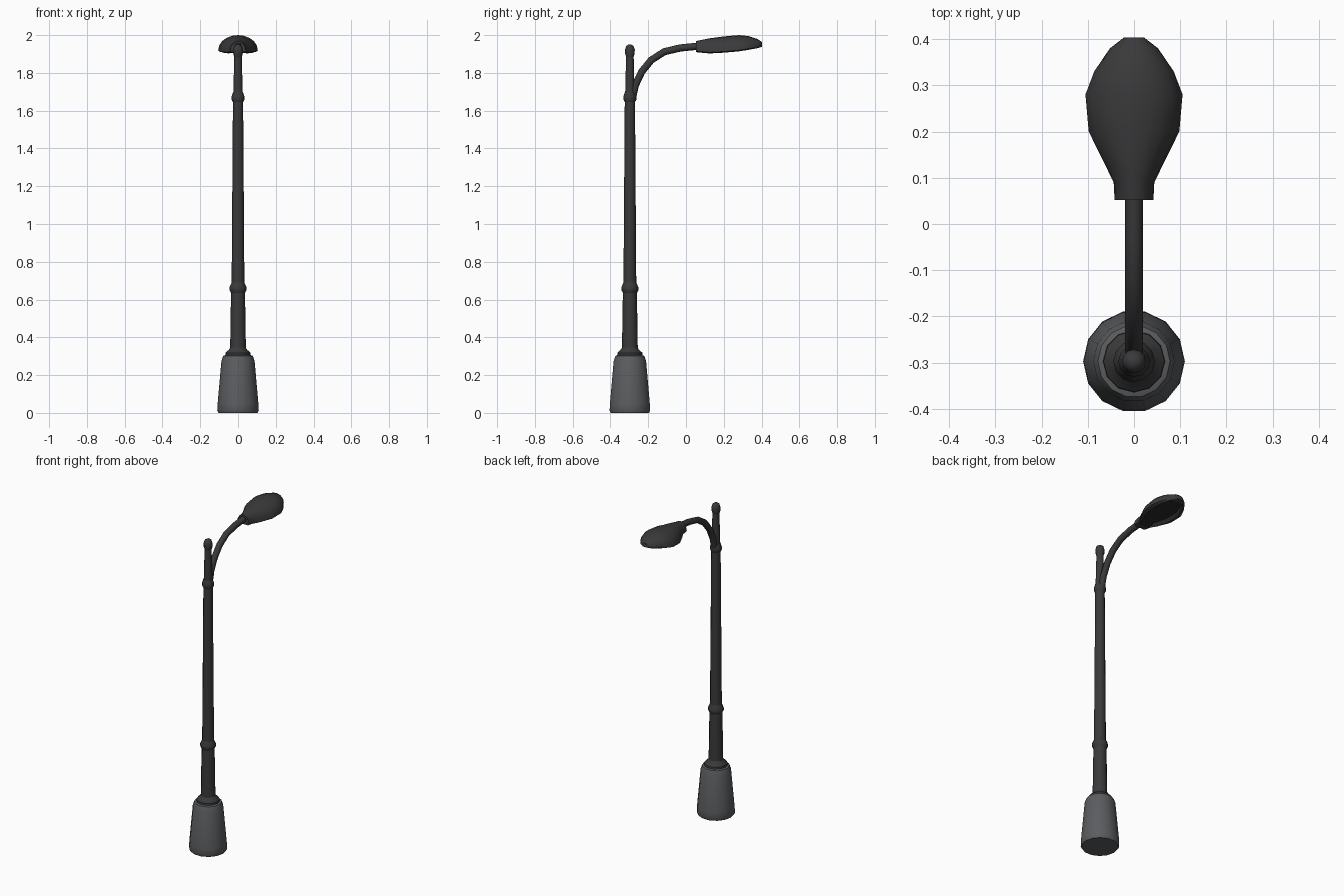
import bpy, bmesh, math

cube = bpy.data.objects.get("Cube")
if cube:
    bpy.data.objects.remove(cube, do_unlink=True)

POLE_Y = -0.297


def material(name, r, g, b):
    m = bpy.data.materials.new(name)
    m.use_nodes = True
    m.diffuse_color = (r, g, b, 1)
    m.node_tree.nodes["Principled BSDF"].inputs["Base Color"].default_value = (r, g, b, 1)
    return m


base_grey = material("base grey", 0.105, 0.108, 0.115)
iron = material("dark iron", 0.042, 0.042, 0.044)
recess = material("lamp recess", 0.022, 0.022, 0.023)


def finish(name, bm, mats, angle=40):
    bmesh.ops.recalc_face_normals(bm, faces=bm.faces)
    me = bpy.data.meshes.new(name)
    bm.to_mesh(me)
    bm.free()
    for m in mats:
        me.materials.append(m)
    ob = bpy.data.objects.new(name, me)
    bpy.context.collection.objects.link(ob)
    bpy.ops.object.select_all(action='DESELECT')
    ob.select_set(True)
    bpy.context.view_layer.objects.active = ob
    bpy.ops.object.shade_smooth_by_angle(angle=math.radians(angle))
    return ob


def loft(bm, rings):
    """Skin a list of equal point rings and close both ends."""
    loops = [[bm.verts.new(p) for p in ring] for ring in rings]
    n = len(loops[0])
    strips = []
    for a, b in zip(loops, loops[1:]):
        for i in range(n):
            j = (i + 1) % n
            strips.append((i, bm.faces.new((a[i], a[j], b[j], b[i]))))
    bm.faces.new(loops[0])
    bm.faces.new(loops[-1])
    return strips


def turned(name, profile, sides, mat):
    """Turned part around the pole axis from (radius, height) pairs."""
    bm = bmesh.new()
    turn = 2 * math.pi / sides
    loft(bm, [[(r * math.cos(i * turn), POLE_Y + r * math.sin(i * turn), z)
               for i in range(sides)] for r, z in profile])
    return finish(name, bm, [mat])


# Footing and shaft
turned("base", [(0.104, 0), (0.11, 0.012), (0.108, 0.05), (0.088, 0.275),
                (0.078, 0.302), (0.06, 0.308)], 14, base_grey)
turned("base_collar", [(0.068, 0.295), (0.066, 0.318), (0.048, 0.335),
                       (0.042, 0.345)], 12, iron)
turned("lower_pole", [(0.042, 0.33), (0.037, 0.65)], 12, iron)
turned("lower_ring", [(0.037, 0.635), (0.045, 0.65), (0.045, 0.665),
                      (0.034, 0.69)], 12, iron)
turned("upper_pole", [(0.034, 0.67), (0.027, 1.66)], 12, iron)
turned("upper_ring", [(0.027, 1.645), (0.034, 1.658), (0.034, 1.675),
                      (0.026, 1.70)], 12, iron)
turned("pole_top", [(0.025, 1.69), (0.02, 1.89)], 12, iron)
turned("finial", [(0.02, 1.885), (0.025, 1.90), (0.026, 1.922),
                  (0.02, 1.942), (0.008, 1.95)], 12, iron)

# Curved arm, swept as a tapered round section
path = [(-0.285, 1.66), (-0.268, 1.735), (-0.235, 1.805), (-0.185, 1.867),
        (-0.115, 1.912), (-0.03, 1.932), (0.08, 1.943)]
rings = []
for k, (y, z) in enumerate(path):
    y0, z0 = path[max(k - 1, 0)]
    y1, z1 = path[min(k + 1, len(path) - 1)]
    a = math.atan2(z1 - z0, y1 - y0)
    ring = []
    for i in range(8):
        t = i * math.pi / 4
        s = 0.019 * math.sin(t)
        ring.append((0.019 * math.cos(t), y - s * math.sin(a), z + s * math.cos(a)))
    rings.append(ring)
bm = bmesh.new()
loft(bm, rings)
finish("arm", bm, [iron], 60)

# Lamp head: y, half width, rim height, crown height
sections = [(0.052, 0.042, 1.916, 1.968), (0.09, 0.044, 1.912, 1.976),
            (0.125, 0.061, 1.909, 1.983), (0.20, 0.098, 1.913, 1.993),
            (0.28, 0.105, 1.92, 2.0), (0.33, 0.086, 1.928, 1.995),
            (0.38, 0.052, 1.937, 1.979), (0.403, 0.022, 1.944, 1.963)]
ARC = 10
rings = []
for y, w, rim, crown in sections:
    ring = [(w * math.cos(math.pi * i / ARC), y,
             rim + (crown - rim) * math.sin(math.pi * i / ARC)) for i in range(ARC + 1)]
    lift = 0.022 if 0.12 < y < 0.37 else 0
    ring += [(-0.8 * w, y, rim - 0.006), (-0.68 * w, y, rim - 0.006 + lift),
             (0.68 * w, y, rim - 0.006 + lift), (0.8 * w, y, rim - 0.006)]
    rings.append(ring)
bm = bmesh.new()
for i, face in loft(bm, rings):
    y = face.calc_center_median().y
    if ARC + 1 <= i <= ARC + 3 and 0.1 < y < 0.37:
        face.material_index = 1
finish("lamp_head", bm, [iron, recess], 45)
